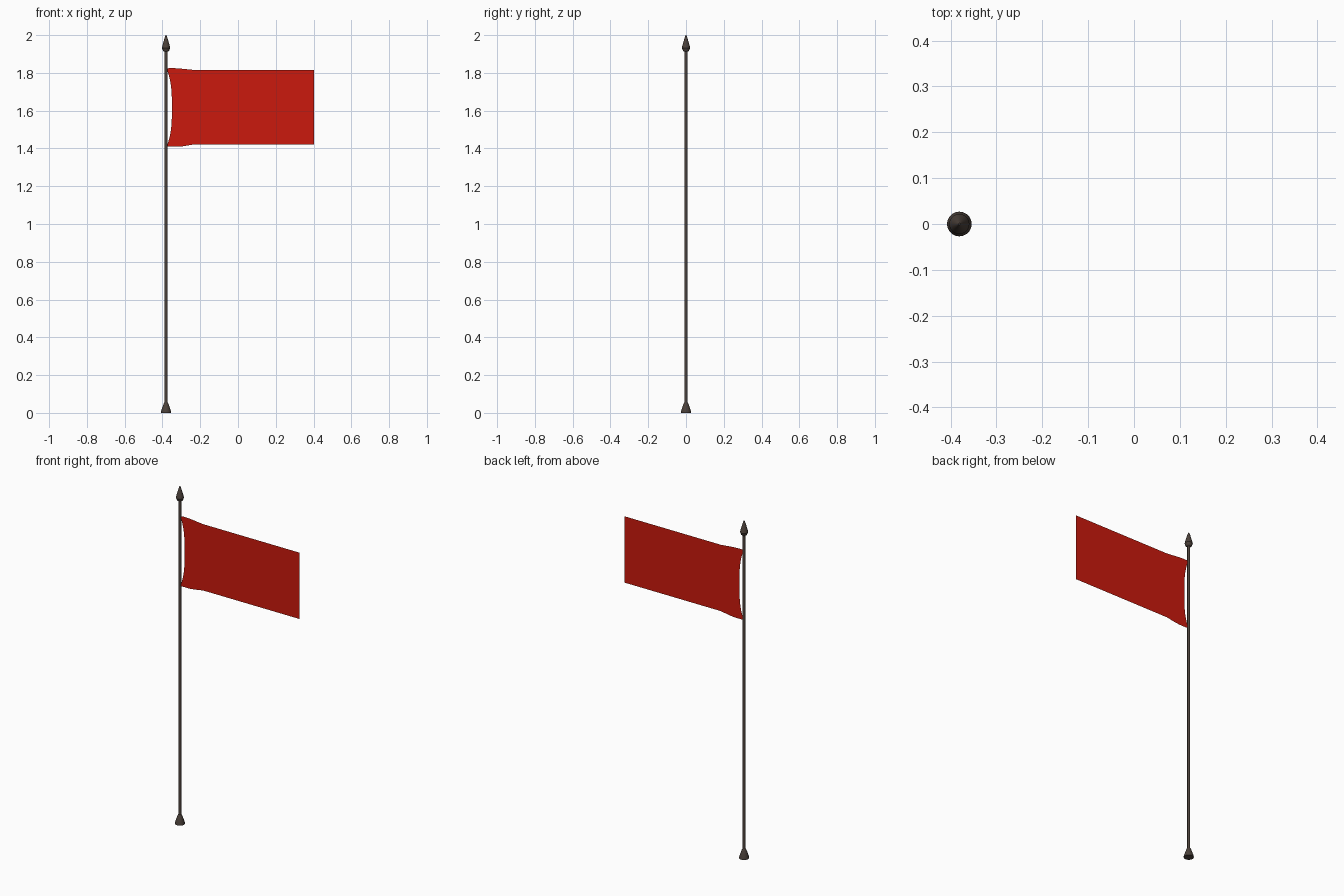
import bpy, bmesh
from math import cos, sin, pi

if "Cube" in bpy.data.objects:
    bpy.data.objects.remove(bpy.data.objects["Cube"])

POLE_X = -0.381


def material(name, color):
    m = bpy.data.materials.new(name)
    m.diffuse_color = color
    m.use_nodes = True
    m.node_tree.nodes["Principled BSDF"].inputs["Base Color"].default_value = m.diffuse_color
    return m


def finish(name, bm, mat):
    me = bpy.data.meshes.new(name)
    bm.to_mesh(me)
    bm.free()
    me.materials.append(mat)
    ob = bpy.data.objects.new(name, me)
    bpy.context.collection.objects.link(ob)
    bpy.context.view_layer.objects.active = ob
    ob.select_set(True)
    bpy.ops.object.shade_smooth_by_angle(angle=pi / 6)
    ob.select_set(False)
    return ob


def lathe(name, profile, mat, sides=20):
    """Closed turned solid from (radius, z) points, bottom to top."""
    bm = bmesh.new()
    rings = [[bm.verts.new((POLE_X + r * cos(2 * pi * i / sides),
                            r * sin(2 * pi * i / sides), z))
              for i in range(sides)] for r, z in profile]
    for a, b in zip(rings, rings[1:]):
        for i in range(sides):
            j = (i + 1) % sides
            bm.faces.new((a[i], a[j], b[j], b[i]))
    bm.faces.new(rings[0][::-1])
    bm.faces.new(rings[-1])
    return finish(name, bm, mat)


metal = material("dark_metal", (0.07, 0.052, 0.042, 1))
cloth = material("red_cloth", (0.6, 0.01, 0.004, 1))

# Pole with flared foot and spear tip
lathe("pole", [(0.008, 0.03), (0.008, 1.93)], metal)
lathe("foot", [(0.027, 0), (0.027, 0.007), (0.014, 0.045), (0.009, 0.056)], metal)
lathe("spear_tip", [(0.009, 1.912), (0.016, 1.917), (0.022, 1.932),
                    (0.019, 1.945), (0.008, 1.984), (0.002, 2.0)], metal)

# Flag: flat sheet, hollow hoist edge, corners flaring toward the pole
LEFT, RIGHT, LOW, HIGH = -0.378, 0.403, 1.422, 1.815
FLARE = [(0, 0.007, 0.012), (0.012, 0.010, 0.013), (0.035, 0.010, 0.013),
         (0.06, 0.009, 0.013), (0.09, 0.006, 0.010), (0.12, 0.003, 0.005),
         (0.15, 0, 0), (RIGHT - LEFT, 0, 0)]
ROWS = 16
bm = bmesh.new()
grid = []
for dx, up, down in FLARE:
    column = []
    for k in range(ROWS + 1):
        v = k / ROWS
        hollow = 0.028 * (1 - abs(2 * v - 1) ** 3)
        shift = hollow * max(0, 1 - dx / 0.15)
        z = LOW - down + v * (HIGH + up - LOW + down)
        column.append(bm.verts.new((LEFT + dx + shift, 0, z)))
    grid.append(column)
for a, b in zip(grid, grid[1:]):
    for k in range(ROWS):
        bm.faces.new((a[k], b[k], b[k + 1], a[k + 1]))
finish("flag", bm, cloth)
